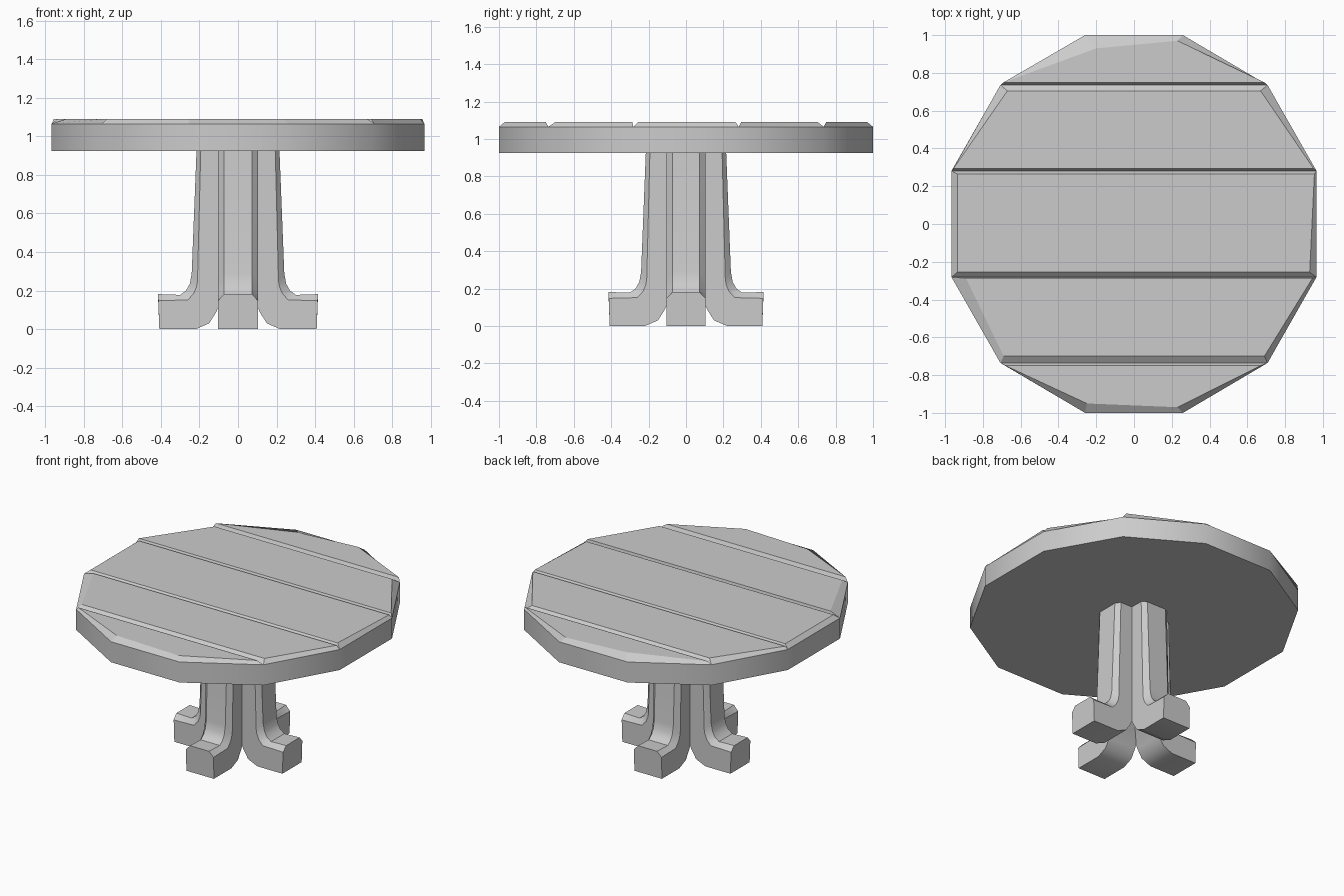
import bpy, bmesh, math
from math import radians, cos, sin

if "Cube" in bpy.data.objects:
    bpy.data.objects.remove(bpy.data.objects["Cube"])


def make(name, bm, smooth=None):
    bmesh.ops.recalc_face_normals(bm, faces=bm.faces)
    me = bpy.data.meshes.new(name)
    bm.to_mesh(me)
    bm.free()
    ob = bpy.data.objects.new(name, me)
    bpy.context.collection.objects.link(ob)
    if smooth:
        bpy.ops.object.select_all(action='DESELECT')
        ob.select_set(True)
        bpy.context.view_layer.objects.active = ob
        bpy.ops.object.shade_smooth_by_angle(angle=radians(smooth))
    return ob


def ring(bm, pts, z):
    return [bm.verts.new((x, y, z)) for x, y in pts]


def bridge(bm, a, b):
    n = len(a)
    for i in range(n):
        j = (i + 1) % n
        bm.faces.new((a[i], a[j], b[j], b[i]))


# Twelve-sided tabletop slab
Z0, Z1, Z2 = 0.925, 1.065, 1.09
R = 1 / cos(radians(15))
rim = [(0.966 * R * cos(radians(a)), R * sin(radians(a))) for a in range(15, 375, 30)]
rim = [(x, y * (1 if abs(y) > 0.9 else 1.005 if abs(y) > 0.5 else 1.05)) for x, y in rim]
bm = bmesh.new()
low, high = ring(bm, rim, Z0), ring(bm, rim, Z1)
bridge(bm, low, high)
bm.faces.new(low)
bm.faces.new(high)
make("tabletop_slab", bm, 35)

# Five planks: base on the rim, hand-cut bevelled top outline
# Rim indices run anticlockwise from the right; each top matches its base corners
planks = [
    ((7, 10, 9, 8), [(-.68, -.75), (.67, -.75), (.23, -.97), (-.25, -.95)]),
    ((7, 10, 11, 6), [(-.69, -.70), (.69, -.70), (.945, -.287), (-.89, -.287)]),
    ((6, 11, 0, 5), [(-.935, -.255), (.93, -.255), (.955, .265), (-.935, .265)]),
    ((5, 0, 1, 4), [(-.955, .295), (.95, .295), (.67, .705), (-.67, .705)]),
    ((4, 1, 2, 3), [(-.69, .75), (.69, .75), (.23, .97), (-.20, .93)]),
]
for k, (idx, top) in enumerate(planks):
    bm = bmesh.new()
    a = ring(bm, [rim[i] for i in idx], Z1)
    b = ring(bm, top, Z2)
    bridge(bm, a, b)
    bm.faces.new(b)
    make(f"plank_{k + 1}", bm)

# Leg profile (distance from centre, height): crest, chamfer shoulder, inner side
crest = [(.215, Z0), (.24, .29), (.25, .235), (.27, .20), (.30, .178), (.415, .182)]
shoulder = [(.193, Z0), (.21, .25), (.215, .22), (.23, .185), (.26, .152), (.413, .148)]
inner = [(.408, 0), (.22, 0), (.15, .03), (.115, .085), (.09, .14), (0, .24), (0, Z0)]


def leg(name, turn):
    bm = bmesh.new()

    def row(pts, w):
        return [bm.verts.new((r * cos(turn) - w * sin(turn),
                              r * sin(turn) + w * cos(turn), z)) for r, z in pts]

    def strip(a, b):
        for i in range(len(a) - 1):
            bm.faces.new((a[i], a[i + 1], b[i + 1], b[i]))

    sh = [row(shoulder, w) for w in (-.104, .104)]
    cr = [row(crest, w) for w in (-.072, .072)]
    inn = [row(inner, w) for w in (-.104, .104)]
    strip(cr[0], cr[1])
    strip(inn[0], inn[1])
    for s in (0, 1):
        strip(sh[s], cr[s])
        bm.faces.new(sh[s] + inn[s])
    # Foot end and top cap
    for i, j in ((-1, 0), (0, -1)):
        bm.faces.new((inn[0][j], sh[0][i], cr[0][i], cr[1][i], sh[1][i], inn[1][j]))
    make(name, bm, 35)


for k, side in enumerate(("right", "back", "left", "front")):
    leg(side + "_leg", k * math.pi / 2)
